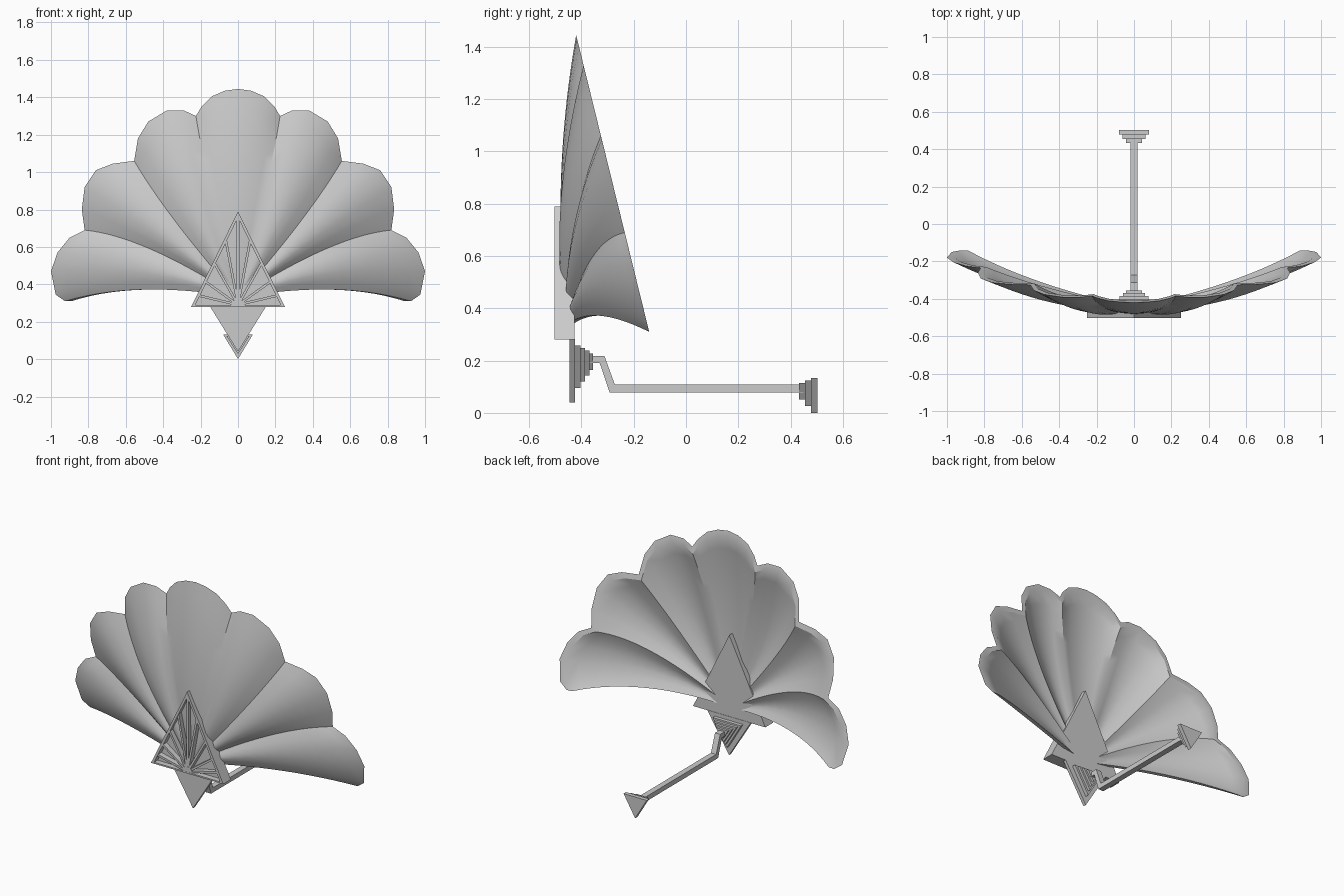
import bpy, bmesh
from math import sin, cos, pi
from mathutils import Vector

if "Cube" in bpy.data.objects:
    bpy.data.objects.remove(bpy.data.objects["Cube"])


def make_object(name, bm, smooth=False):
    bmesh.ops.remove_doubles(bm, verts=bm.verts, dist=1e-5)
    bmesh.ops.recalc_face_normals(bm, faces=bm.faces)
    mesh = bpy.data.meshes.new(name)
    bm.to_mesh(mesh)
    bm.free()
    ob = bpy.data.objects.new(name, mesh)
    bpy.context.collection.objects.link(ob)
    if smooth:
        bpy.ops.object.select_all(action='DESELECT')
        ob.select_set(True)
        bpy.context.view_layer.objects.active = ob
        bpy.ops.object.shade_smooth_by_angle(angle=0.5)
    return ob


def add_prism(bm, outline, y0, y1):
    """Extrude an (x, z) outline from y0 to y1."""
    a = [bm.verts.new((x, y0, z)) for x, z in outline]
    b = [bm.verts.new((x, y1, z)) for x, z in outline]
    bm.faces.new(a)
    bm.faces.new(b[::-1])
    n = len(a)
    for i in range(n):
        bm.faces.new((a[i], b[i], b[(i + 1) % n], a[(i + 1) % n]))


def prisms(name, parts):
    bm = bmesh.new()
    for outline, y0, y1 in parts:
        part = bmesh.new()
        add_prism(part, outline, y0, y1)
        bmesh.ops.recalc_face_normals(part, faces=part.faces)
        tmp = bpy.data.meshes.new("tmp")
        part.to_mesh(tmp)
        part.free()
        bm.from_mesh(tmp)
        bpy.data.meshes.remove(tmp)
    mesh = bpy.data.meshes.new(name)
    bm.to_mesh(mesh)
    bm.free()
    ob = bpy.data.objects.new(name, mesh)
    bpy.context.collection.objects.link(ob)
    return ob


def down_triangle(half, top, bottom):
    return [(-half, top), (half, top), (0, bottom)]


# Scalloped shade: rim outline per lobe (x, z), right half
rims = [
    [(0, 1.445), (0.07, 1.435), (0.14, 1.405), (0.195, 1.35), (0.225, 1.3)],
    [(0.225, 1.3), (0.29, 1.33), (0.38, 1.33), (0.48, 1.27), (0.535, 1.18), (0.555, 1.06)],
    [(0.555, 1.06), (0.67, 1.045), (0.76, 1.01), (0.82, 0.92), (0.835, 0.8), (0.82, 0.69)],
    [(0.82, 0.69), (0.90, 0.65), (0.965, 0.57), (1.0, 0.47), (0.975, 0.345), (0.925, 0.31)],
]
# Halfway points of the crest and the creases between lobes (x, y, z)
mids = [Vector(m) for m in ((0, -0.478, 0.9), (0.135, -0.462, 0.85), (0.33, -0.422, 0.73),
                            (0.46, -0.365, 0.585), (0.5, -0.335, 0.372))]
root = Vector((0, -0.46, 0.33))
STEPS = 14


def rim_point(x, z):
    return Vector((x, -0.42 + (1.445 - z) * 0.246, z))


def ray(r, m, e):
    """Quadratic curve through root, middle and rim."""
    out = []
    for j in range(STEPS + 1):
        t = j / STEPS
        out.append(r * (1 - t) * (1 - 2 * t) + m * 4 * t * (1 - t) + e * t * (2 * t - 1))
    return out


outer, inner = [], []
for k, rim in enumerate(rims):
    for i, (x, z) in enumerate(rim):
        if k and i == 0:
            continue
        f = i / (len(rim) - 1)
        mid = mids[k].lerp(mids[k + 1], f)
        mid.y -= sin(pi * f) * (0.004 if k == 0 else 0.035)
        outer.append(ray(root, mid, rim_point(x, z)))
        s = 0.96
        inner.append(ray(root + Vector((0, 0.015, 0)), mid + Vector((-0.01 * f, 0.022, 0)),
                         rim_point(x * s, 0.33 + (z - 0.33) * s)))

bm = bmesh.new()


def quad(*pts):
    uniq = []
    for p in pts:
        if all((p - q).length > 1e-6 for q in uniq):
            uniq.append(p)
    if len(uniq) > 2:
        bm.faces.new([bm.verts.new(p) for p in uniq])


for i in range(len(outer) - 1):
    for j in range(STEPS):
        for g in (outer, inner):
            quad(g[i][j], g[i][j + 1], g[i + 1][j + 1], g[i + 1][j])
    quad(outer[i][-1], inner[i][-1], inner[i + 1][-1], outer[i + 1][-1])
for j in range(STEPS):
    quad(outer[-1][j], inner[-1][j], inner[-1][j + 1], outer[-1][j + 1])
# mirror the half shell
geom = bm.verts[:] + bm.edges[:] + bm.faces[:]
dup = bmesh.ops.duplicate(bm, geom=geom)["geom"]
for v in dup:
    if isinstance(v, bmesh.types.BMVert):
        v.co.x *= -1
make_object("shell_shade", bm, smooth=True)

# Triangular front ornament: backing, frame, sunburst ribs and hub
FRONT, FLOOR, BACK = -0.503, -0.468, -0.427
tri = [(-0.25, 0.28), (0.25, 0.28), (0, 0.79)]
hole = [(-0.228, 0.289), (0.228, 0.289), (0, 0.757)]
prisms("ornament_back", [(tri, FLOOR, BACK)])
prisms("ornament_frame", [([tri[i], tri[(i + 1) % 3], hole[(i + 1) % 3], hole[i]], FRONT, FLOOR)
                          for i in range(3)])


def bar(p, q, width):
    p, q = Vector(p), Vector(q)
    d = (q - p).normalized() * width / 2
    n = Vector((-d.y, d.x))
    return [tuple(p + n), tuple(p - n), tuple(q - n), tuple(q + n)]


ribs = [((0, 0.3), (0, 0.77), 0.014)]
for x, z in ((0.066, 0.64), (0.127, 0.515), (0.175, 0.415), (0.21, 0.34)):
    ribs += [((0, 0.29), (s * x, z), 0.013) for s in (-1, 1)]
prisms("ornament_ribs", [(bar(*r), FRONT + 0.002, FLOOR) for r in ribs])
hub = [(0.038 * cos(pi * i / 8), 0.285 + 0.038 * sin(pi * i / 8)) for i in range(9)]
prisms("ornament_hub", [(hub, FRONT + 0.001, FLOOR)])

# Pointed drop plate and the stepped triangles behind it
prisms("drop_plate", [(down_triangle(0.15, 0.282, 0.04), -0.445, -0.425)])
prisms("front_mount_steps", [
    (down_triangle(0.098, 0.258, 0.095), -0.425, -0.403),
    (down_triangle(0.078, 0.248, 0.12), -0.403, -0.386),
    (down_triangle(0.06, 0.238, 0.143), -0.386, -0.37),
    (down_triangle(0.042, 0.228, 0.165), -0.37, -0.355)])

# Stepped wall mount
prisms("wall_mount_steps", [
    (down_triangle(0.08, 0.133, 0.0), 0.478, 0.503),
    (down_triangle(0.062, 0.124, 0.027), 0.455, 0.478),
    (down_triangle(0.042, 0.115, 0.052), 0.432, 0.455)])

# Cranked square arm
lower = [(-0.37, 0.19), (-0.33, 0.19), (-0.292, 0.078), (0.45, 0.078)]
upper = [(0.45, 0.108), (-0.272, 0.108), (-0.312, 0.218), (-0.37, 0.218)]
bm = bmesh.new()
sides = [[bm.verts.new((x, y, z)) for y, z in lower + upper] for x in (-0.018, 0.018)]
for v in sides:
    for i in range(3):
        bm.faces.new((v[i], v[i + 1], v[6 - i], v[7 - i]))
for i in range(8):
    k = (i + 1) % 8
    bm.faces.new((sides[0][i], sides[0][k], sides[1][k], sides[1][i]))
make_object("arm", bm)
